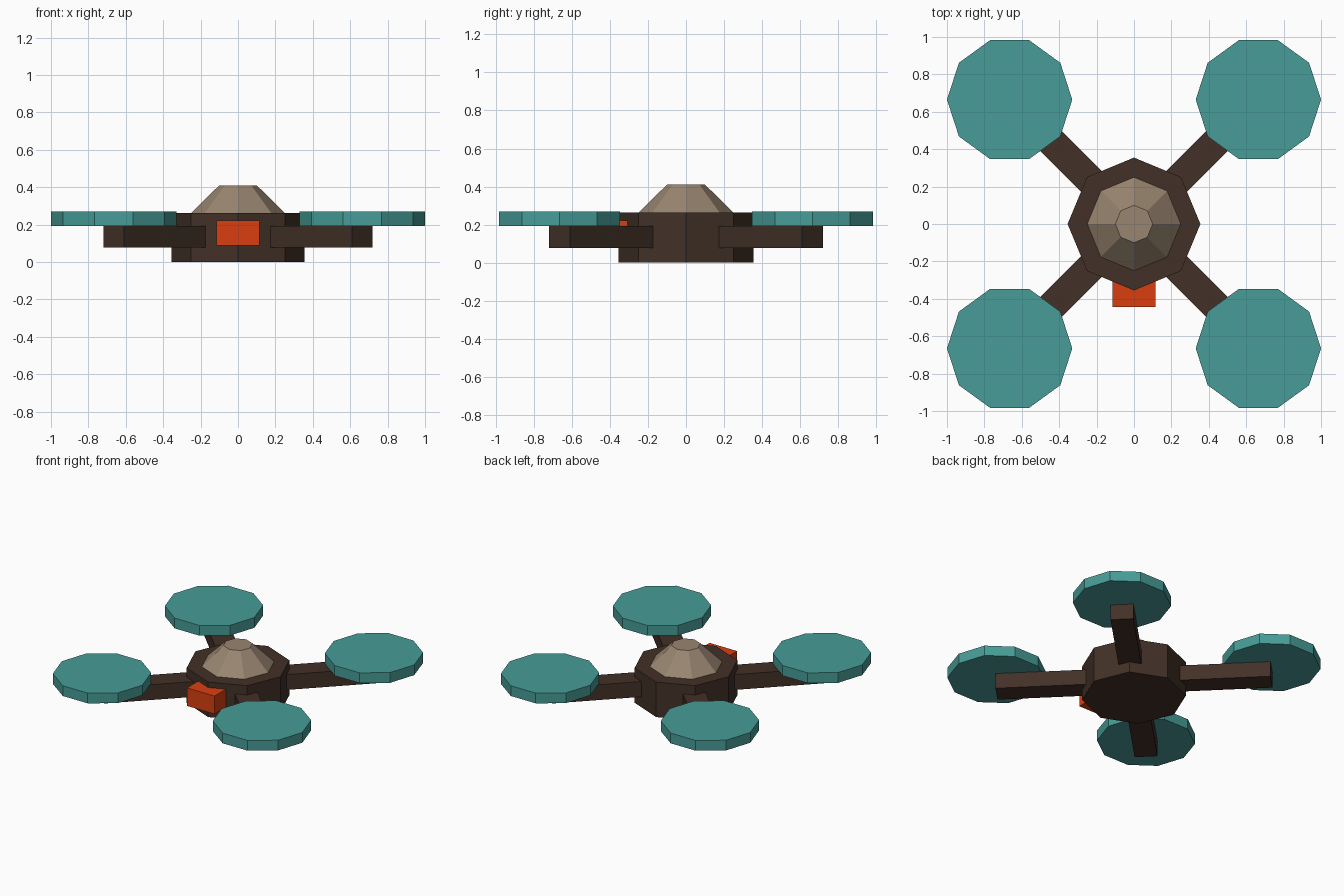
import bpy
import math
from mathutils import Matrix, Vector

cube = bpy.data.objects.get("Cube")
if cube:
    bpy.data.objects.remove(cube, do_unlink=True)


def linear(c):
    c /= 255
    return c / 12.92 if c <= 0.04045 else ((c + 0.055) / 1.055) ** 2.4


def material(name, rgb):
    colour = (*[linear(c) for c in rgb], 1)
    mat = bpy.data.materials.new(name)
    mat.use_nodes = True
    mat.diffuse_color = colour
    bsdf = next(n for n in mat.node_tree.nodes if n.type == "BSDF_PRINCIPLED")
    bsdf.inputs["Base Color"].default_value = colour
    return mat


brown = material("dark_brown", (66, 49, 39))
tan = material("tan", (152, 133, 112))
teal = material("teal", (71, 156, 151))
orange = material("orange", (218, 62, 16))


def finish(name, mat):
    obj = bpy.context.object
    obj.name = obj.data.name = name
    obj.data.materials.append(mat)
    return obj


def frustum(name, mat, sides, r_low, r_high, z_low, z_high, x=0, y=0):
    """Faceted prism with a corner pointing along +x."""
    bpy.ops.mesh.primitive_cone_add(
        vertices=sides, radius1=r_low, radius2=r_high, depth=z_high - z_low,
        location=(x, y, (z_low + z_high) / 2))
    obj = finish(name, mat)
    first = obj.data.vertices[0].co
    obj.data.transform(Matrix.Rotation(-math.atan2(first.y, first.x), 4, "Z"))
    return obj


def box(name, mat, low, high, turn=0):
    """Box between two corners, then turned about the centre of the model."""
    low, high = Vector(low), Vector(high)
    bpy.ops.mesh.primitive_cube_add(size=1)
    obj = finish(name, mat)
    obj.data.transform(Matrix.Translation((low + high) / 2)
                       @ Matrix.Diagonal((*(high - low), 1)))
    obj.rotation_euler.z = turn
    return obj


# Central hull, tapered canopy and front sensor
frustum("body", brown, 8, 0.355, 0.355, 0, 0.263)
frustum("canopy", tan, 8, 0.25, 0.1, 0.263, 0.41)
box("front_sensor", orange, (-0.115, -0.443, 0.087), (0.115, -0.21, 0.222))

# Four diagonal arms, each with a rotor disc on its end
OFFSET = 0.665
for side, sx in (("left", 1), ("right", -1)):
    for end, sy in (("front", -1), ("back", 1)):
        box(f"{end}_{side}_arm", brown, (0.1, -0.078, 0.078),
            (OFFSET * math.sqrt(2), 0.078, 0.193), math.atan2(sy, sx))
        frustum(f"{end}_{side}_rotor", teal, 10, 0.335, 0.335,
                0.193, 0.27, sx * OFFSET, sy * OFFSET)
